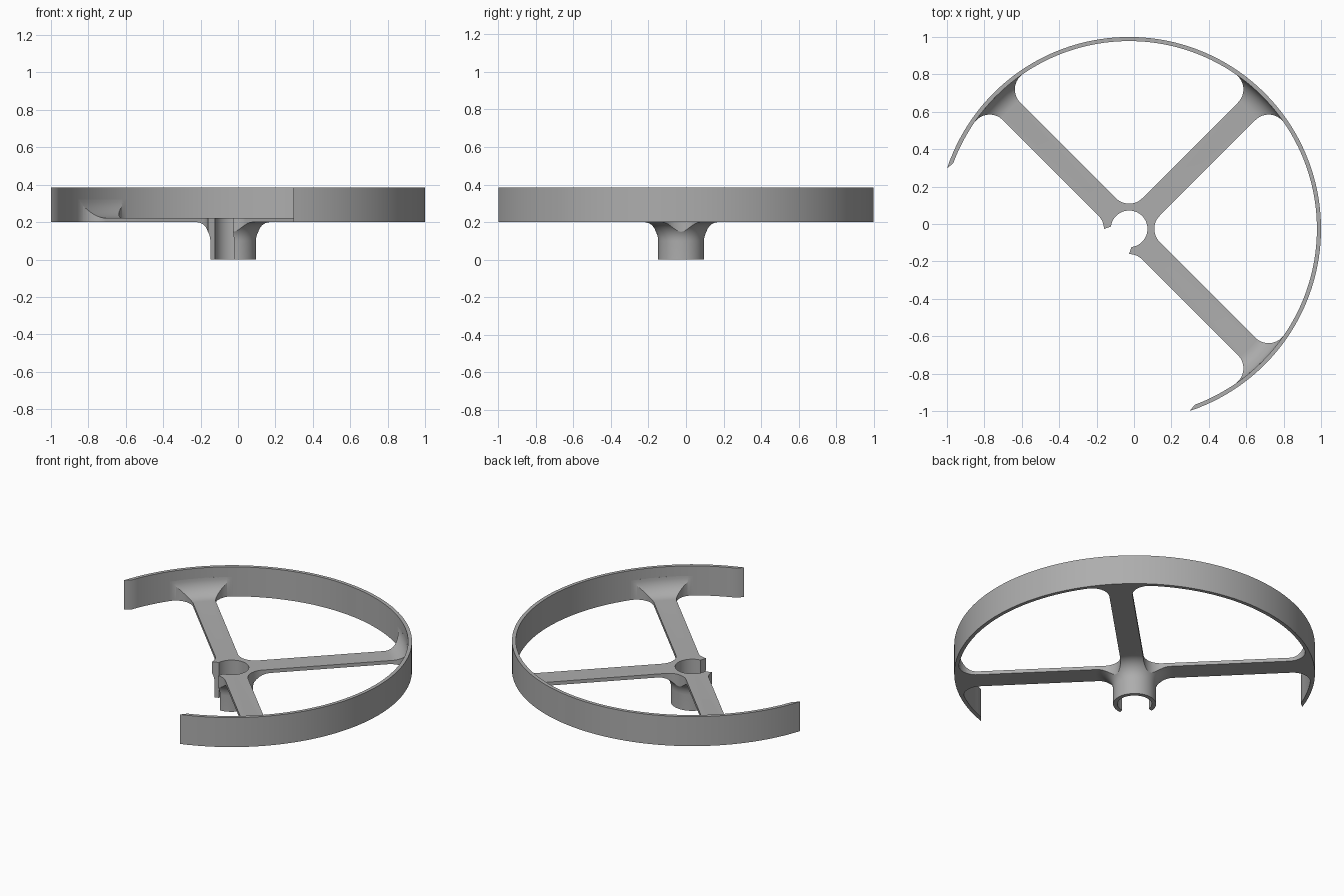
import bpy, bmesh
from math import sin, cos, asin, sqrt, radians, pi

cube = bpy.data.objects.get("Cube")
if cube:
    bpy.data.objects.remove(cube)

# Main dimensions
CENTRE = (-0.026, -0.026, 0)
RIM_OUT, RIM_IN = 1.026, 1.004
HUB_OUT, HUB_IN = 0.122, 0.098
WEB_LOW, WEB_TOP, RIM_TOP = 0.2, 0.222, 0.385
HALF, FILLET = 0.066, 0.1
SPOKES = (-45, 45, 135)

grey = bpy.data.materials.new("grey_metal")
grey.use_nodes = True
grey.diffuse_color = (0.42, 0.42, 0.42, 1)
grey.node_tree.nodes["Principled BSDF"].inputs["Base Color"].default_value = grey.diffuse_color


def arc(cx, cy, r, a, b, n):
    """Points on an arc from angle a to b, in radians."""
    return [(cx + r * cos(a + (b - a) * i / n), cy + r * sin(a + (b - a) * i / n))
            for i in range(n + 1)]


def add_object(name, bm):
    bmesh.ops.recalc_face_normals(bm, faces=bm.faces)
    mesh = bpy.data.meshes.new(name)
    bm.to_mesh(mesh)
    bm.free()
    mesh.materials.append(grey)
    obj = bpy.data.objects.new(name, mesh)
    obj.location = CENTRE
    bpy.context.collection.objects.link(obj)
    return obj


def prism(name, outline, low, high):
    bm = bmesh.new()
    face = bm.faces.new([bm.verts.new((x, y, low)) for x, y in outline])
    geom = bmesh.ops.extrude_face_region(bm, geom=[face])["geom"]
    top = [v for v in geom if isinstance(v, bmesh.types.BMVert)]
    bmesh.ops.translate(bm, verts=top, vec=(0, 0, high - low))
    return add_object(name, bm)


def lathe(name, profile, steps):
    bm = bmesh.new()
    verts = [bm.verts.new((r, 0, z)) for r, z in profile]
    edges = [bm.edges.new((verts[i - 1], verts[i])) for i in range(len(verts))]
    bmesh.ops.spin(bm, geom=verts + edges, cent=(0, 0, 0), axis=(0, 0, 1),
                   angle=2 * pi, steps=steps, use_merge=True)
    bmesh.ops.remove_doubles(bm, verts=bm.verts, dist=0.0001)
    return add_object(name, bm)


def smooth(obj):
    bpy.ops.object.select_all(action="DESELECT")
    obj.select_set(True)
    bpy.context.view_layer.objects.active = obj
    bpy.ops.object.shade_smooth_by_angle(angle=radians(30))


# Open rim, its ends tapered towards the outer wall
start, end, taper = radians(-71.6), radians(161.6), radians(2)
rim = prism("rim", arc(0, 0, RIM_OUT, start, end, 96)
            + arc(0, 0, RIM_IN, end - taper, start + taper, 96), WEB_LOW, RIM_TOP)

# Turned section: hub tube, flare under the web, web, rising fillet at the rim
section = [(HUB_IN, WEB_TOP), (HUB_IN, 0), (HUB_OUT, 0)]
section += arc(HUB_OUT + FILLET, WEB_LOW - FILLET, FILLET, pi, pi / 2, 10)
section += [(RIM_IN + 0.01, WEB_LOW), (RIM_IN + 0.01, WEB_TOP + FILLET)]
section += arc(RIM_IN - FILLET, WEB_TOP + FILLET, FILLET, 0, -pi / 2, 10)
hub_and_spokes = lathe("hub_and_spokes", section, 128)

# Plan of one spoke along +x, from hub valley to hub valley
valley = (HALF + FILLET) / sin(pi / 4)
side = HALF + FILLET
reach = sqrt((RIM_IN - FILLET) ** 2 - side ** 2)
spread = asin(side / (RIM_IN - FILLET))
hub_fillet = arc(valley * cos(pi / 4), -side, FILLET, 3 * pi / 4, pi / 2, 8)
rim_fillet = arc(reach, -side, FILLET, pi / 2, -spread, 14)
lower_edge = hub_fillet + rim_fillet
outer = arc(0, 0, RIM_IN + 0.008, -spread, spread, 8)
spoke = lower_edge + outer + [(x, -y) for x, y in reversed(lower_edge)]

# Join the three spoke plans into one outline and close it inside the bore
plan = []
for angle in SPOKES:
    c, s = cos(radians(angle)), sin(radians(angle))
    points = [(x * c - y * s, x * s + y * c) for x, y in spoke]
    plan += points[1:] if plan else points
plan += arc(0, 0, HUB_IN - 0.004, radians(172), radians(-82), 48)
plan_cutter = prism("plan_cutter", plan, -0.1, 0.5)
plan_cutter.hide_render = True

# Trim the turned section to the plan
trim = hub_and_spokes.modifiers.new("trim", "BOOLEAN")
trim.operation = "INTERSECT"
trim.solver = "EXACT"
trim.object = plan_cutter
bpy.context.view_layer.objects.active = hub_and_spokes
bpy.ops.object.modifier_apply(modifier=trim.name)
bpy.data.objects.remove(plan_cutter)

for part in (rim, hub_and_spokes):
    smooth(part)
